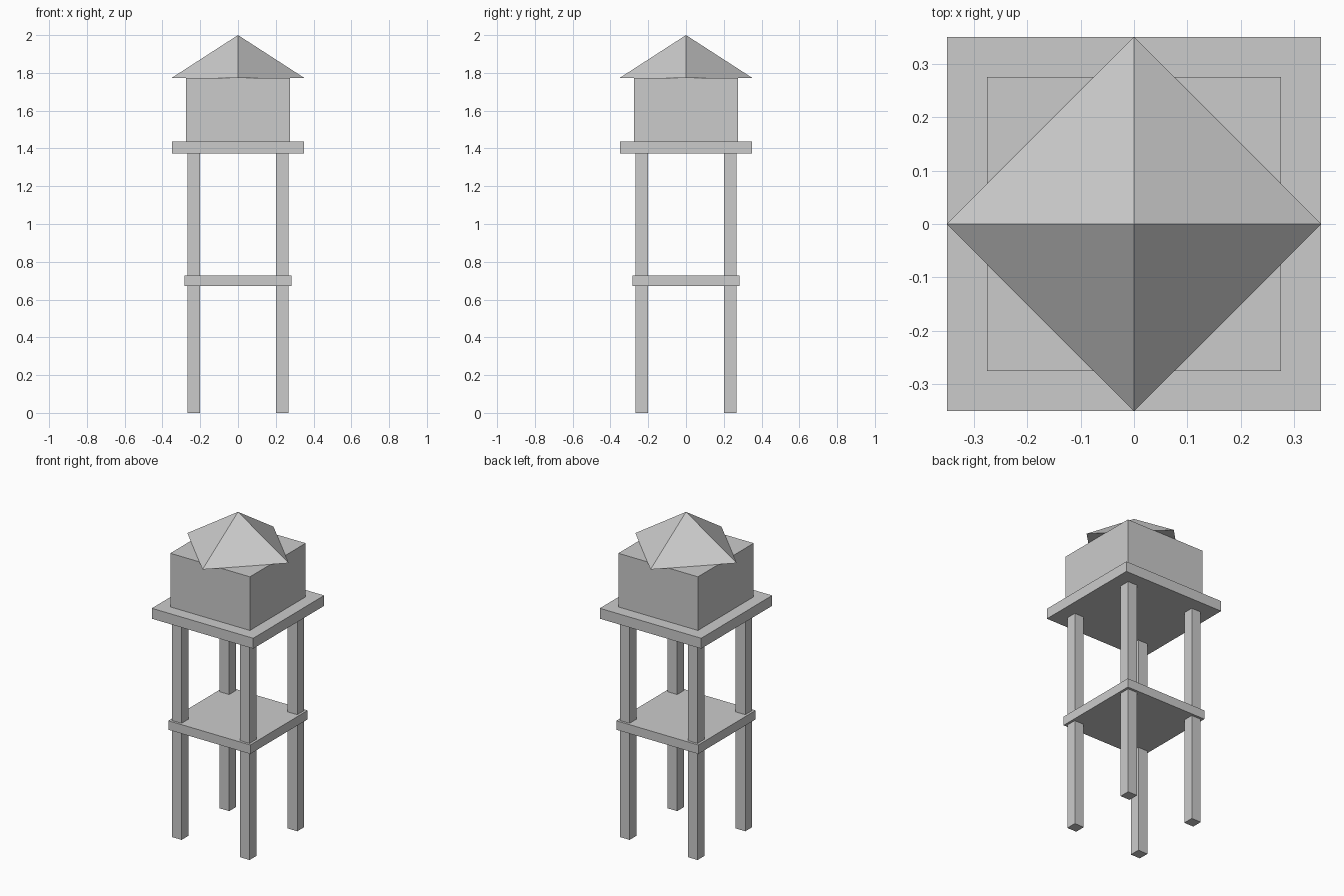
import bpy

if "Cube" in bpy.data.objects:
    bpy.data.objects.remove(bpy.data.objects["Cube"])


def box(name, half, z0, z1, x=0.0, y=0.0):
    """Square box with half-width `half`, spanning z0..z1."""
    bpy.ops.mesh.primitive_cube_add(size=1, location=(x, y, (z0 + z1) / 2))
    ob = bpy.context.object
    ob.name = name
    ob.scale = (2 * half, 2 * half, z1 - z0)
    bpy.ops.object.transform_apply(location=False, rotation=False, scale=True)
    return ob


# Four square legs
LEG = 0.235
for side, sx in (("left", -1), ("right", 1)):
    for end, sy in (("front", -1), ("back", 1)):
        box(f"{end}_{side}_leg", 0.033, 0.0, 1.375, sx * LEG, sy * LEG)

# Lower brace slab, upper platform and cabin
box("brace_slab", 0.283, 0.672, 0.728)
box("platform", 0.35, 1.373, 1.438)
box("cabin", 0.275, 1.437, 1.773)

# Four-sided roof, turned so its corners sit over the cabin walls
ROOF_Z, TOP = 1.774, 2.0
bpy.ops.mesh.primitive_cone_add(vertices=4, radius1=0.35, radius2=0,
                                depth=TOP - ROOF_Z,
                                location=(0, 0, (ROOF_Z + TOP) / 2))
bpy.context.object.name = "roof"
